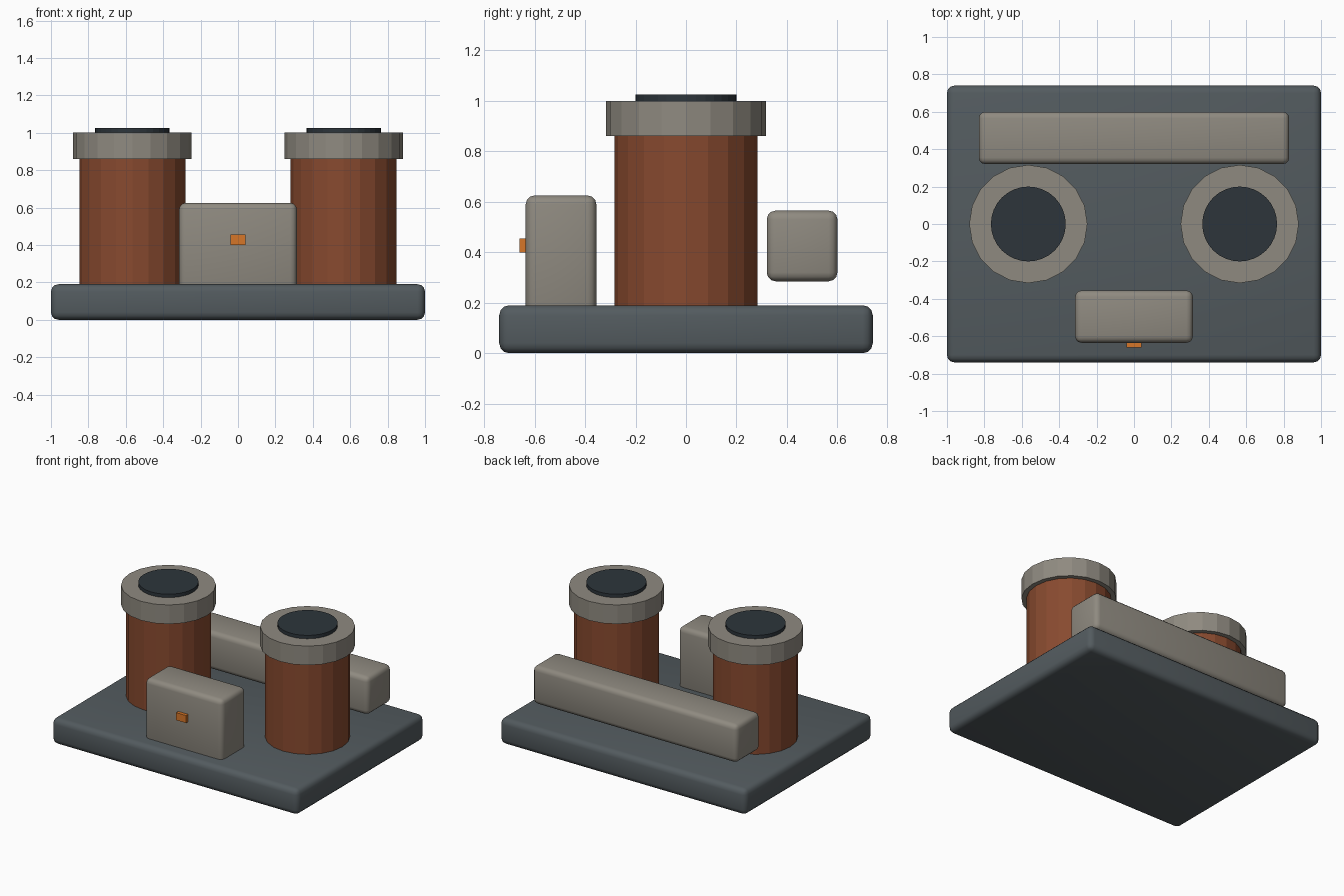
import bpy
import math

cube = bpy.data.objects.get("Cube")
if cube:
    bpy.data.objects.remove(cube, do_unlink=True)


def material(name, rgb):
    """Flat colour from 0-255 display values, converted to linear."""
    lin = [((c / 255 + 0.055) / 1.055) ** 2.4 for c in rgb] + [1.0]
    mat = bpy.data.materials.new(name)
    mat.diffuse_color = lin
    mat.use_nodes = True
    mat.node_tree.nodes["Principled BSDF"].inputs["Base Color"].default_value = lin
    return mat


slate = material("slate grey", (83, 91, 95))
stone = material("warm grey", (143, 138, 128))
copper = material("copper brown", (136, 74, 47))
dark = material("dark blue grey", (45, 53, 59))
orange = material("orange", (214, 118, 40))


def box(name, x, y, z, mat, bevel=0.0):
    """Box between (min, max) pairs, with optional rounded edges."""
    spans = (x, y, z)
    bpy.ops.mesh.primitive_cube_add(size=1, location=[(a + b) / 2 for a, b in spans])
    ob = bpy.context.object
    ob.name = name
    ob.scale = [b - a for a, b in spans]
    bpy.ops.object.transform_apply(location=False, rotation=False, scale=True)
    ob.data.materials.append(mat)
    if bevel:
        mod = ob.modifiers.new("rounded edges", 'BEVEL')
        mod.width = bevel
        mod.segments = 3
        bpy.ops.object.modifier_apply(modifier=mod.name)
        bpy.ops.object.shade_smooth_by_angle(angle=math.radians(40))
    return ob


def cylinder(name, x, radius, bottom, top, mat, sides=20):
    bpy.ops.mesh.primitive_cylinder_add(vertices=sides, radius=radius, depth=top - bottom,
                                        location=(x, 0, (bottom + top) / 2))
    ob = bpy.context.object
    ob.name = name
    ob.data.materials.append(mat)
    return ob


# Base slab
box("base", (-1, 1), (-0.74, 0.74), (0, 0.19), slate, 0.04)

# Pair of capped coils
for side, x in (("left", 0.565), ("right", -0.565)):
    cylinder(side + "_coil", x, 0.283, 0.17, 0.87, copper)
    cylinder(side + "_collar", x, 0.316, 0.86, 1.0, stone)
    cylinder(side + "_core", x, 0.2, 0.95, 1.025, dark, 32)

# Rear crossbar
box("rear_bar", (-0.83, 0.83), (0.32, 0.6), (0.285, 0.565), stone, 0.035)

# Front housing with its indicator
box("front_housing", (-0.315, 0.315), (-0.635, -0.355), (0.15, 0.625), stone, 0.035)
box("indicator", (-0.04, 0.04), (-0.66, -0.62), (0.4, 0.455), orange)
